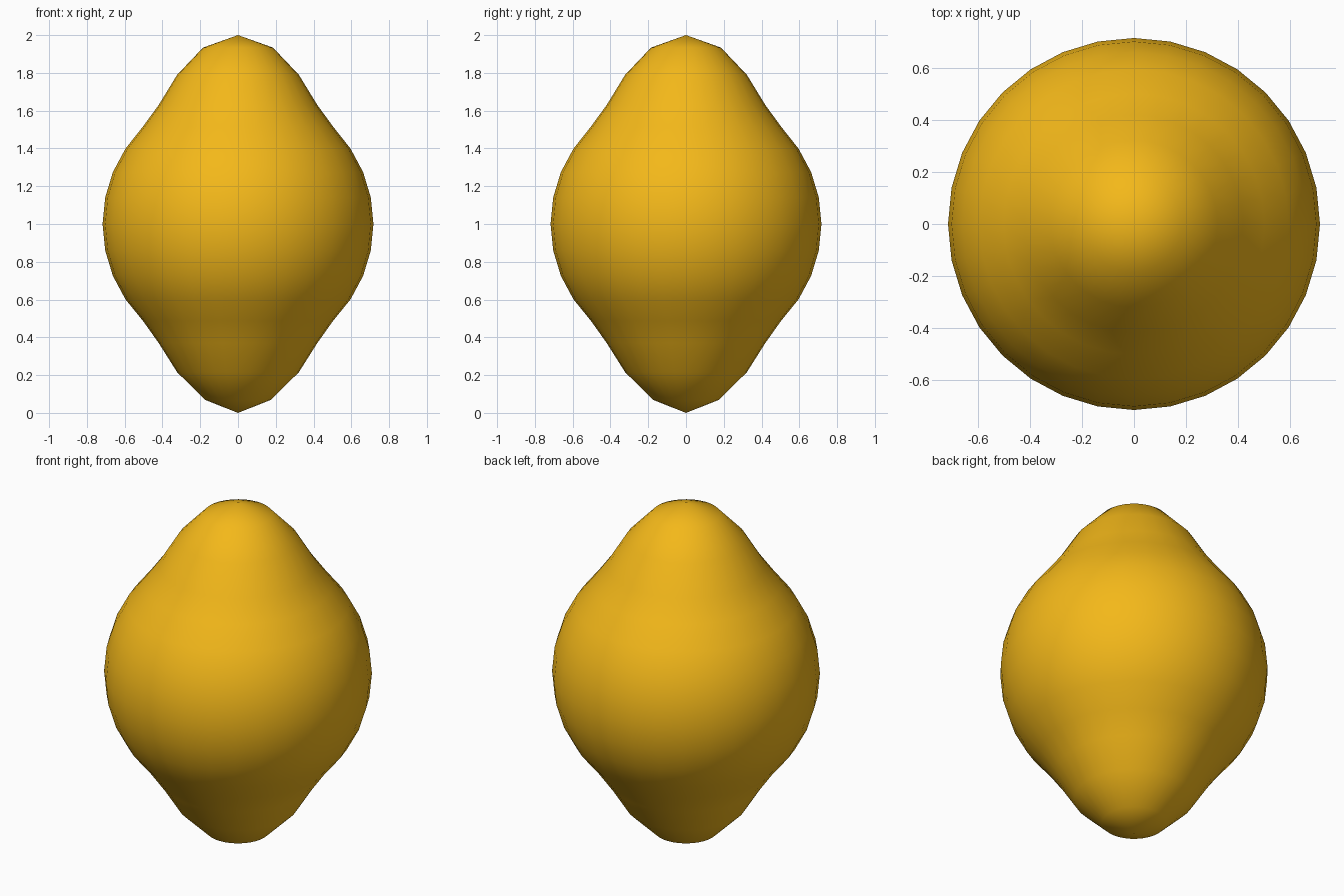
import bpy, bmesh, math

if "Cube" in bpy.data.objects:
    bpy.data.objects.remove(bpy.data.objects["Cube"])

SEGMENTS = 32

# Half-outline (radius, height): round body, pulled out at both tips
body = [(0.717 * math.cos(math.radians(11.25 * k)), 1 + 0.717 * math.sin(math.radians(11.25 * k)))
        for k in range(-3, 4)]
profile = [(0.172, 0.068), (0.322, 0.215), (0.42, 0.37), (0.503, 0.487)] + body + \
          [(0.503, 1.516), (0.42, 1.63), (0.322, 1.79), (0.185, 1.934)]

bm = bmesh.new()
rings = []
for r, z in profile:
    rings.append([bm.verts.new((r * math.cos(2 * math.pi * i / SEGMENTS),
                                r * math.sin(2 * math.pi * i / SEGMENTS), z))
                  for i in range(SEGMENTS)])
bottom = bm.verts.new((0, 0, 0))
top = bm.verts.new((0, 0, 2))

# Side quads and tip fans
for i in range(SEGMENTS):
    j = (i + 1) % SEGMENTS
    for a, b in zip(rings, rings[1:]):
        bm.faces.new((a[i], a[j], b[j], b[i]))
    bm.faces.new((bottom, rings[0][j], rings[0][i]))
    bm.faces.new((top, rings[-1][i], rings[-1][j]))
for f in bm.faces:
    f.smooth = True

mesh = bpy.data.meshes.new("lemon")
bm.to_mesh(mesh)
bm.free()
lemon = bpy.data.objects.new("lemon", mesh)
bpy.context.collection.objects.link(lemon)

# Yellow peel
peel = bpy.data.materials.new("yellow_peel")
peel.diffuse_color = (0.9, 0.48, 0.01, 1)
peel.use_nodes = True
peel.node_tree.nodes["Principled BSDF"].inputs["Base Color"].default_value = peel.diffuse_color
mesh.materials.append(peel)
